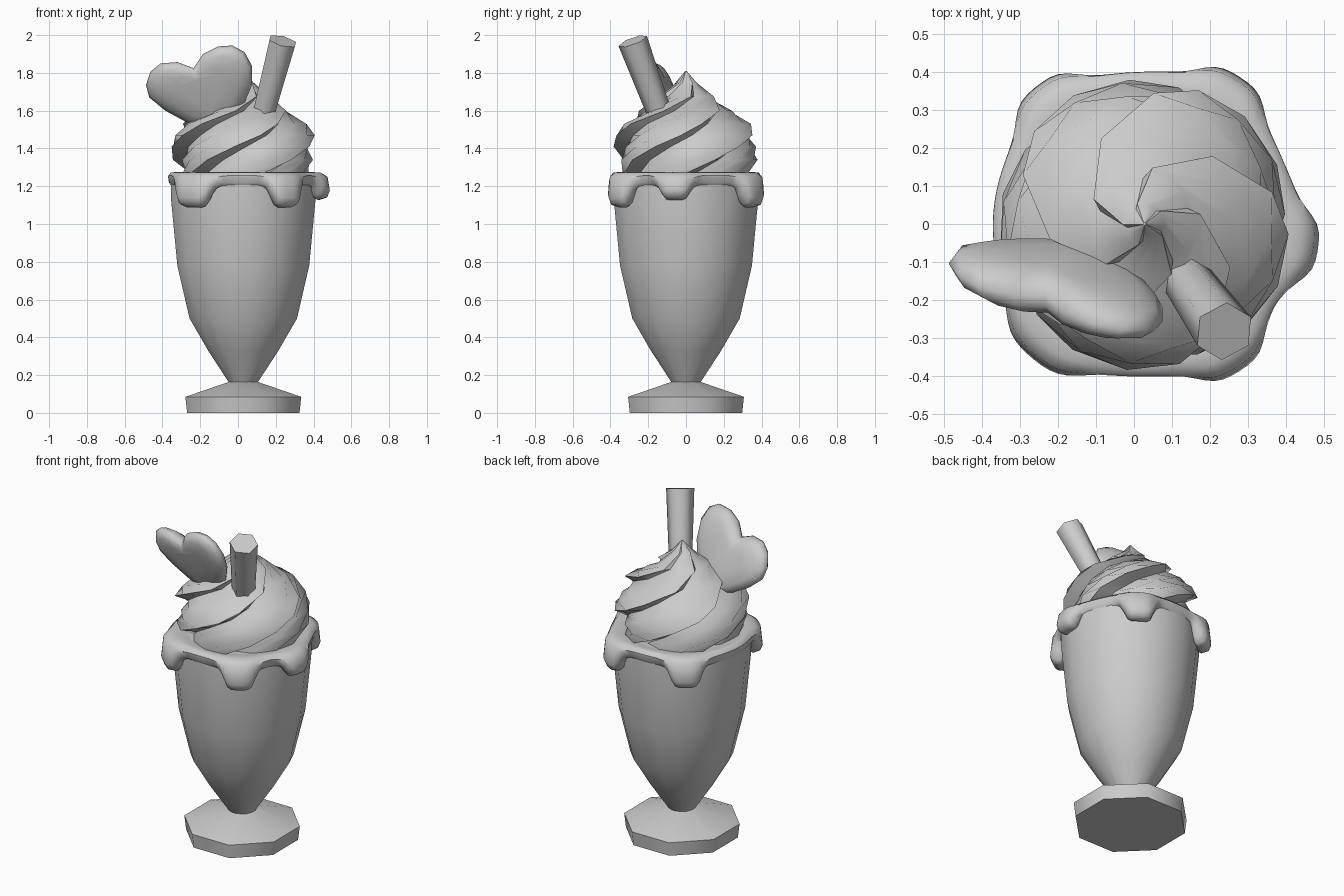
import bpy, bmesh, math
from mathutils import Vector

if "Cube" in bpy.data.objects:
    bpy.data.objects.remove(bpy.data.objects["Cube"])

GREY = (0.6, 0.6, 0.6, 1)
mat = bpy.data.materials.new("plain_grey")
mat.use_nodes = True
mat.diffuse_color = GREY
mat.node_tree.nodes["Principled BSDF"].inputs["Base Color"].default_value = GREY
CX = 0.028  # axis of the glass


def build(name, rings, angle, wrap=False):
    """Skin a list of point rings, with caps unless the section wraps round."""
    bm = bmesh.new()
    loops = [[bm.verts.new(p) for p in ring] for ring in rings]
    pairs = list(zip(loops, loops[1:]))
    if wrap:
        pairs.append((loops[-1], loops[0]))
    for a, b in pairs:
        n = len(a)
        for i in range(n):
            j = (i + 1) % n
            bm.faces.new((a[i], a[j], b[j], b[i]))
    if not wrap:
        bm.faces.new(loops[0][::-1])
        bm.faces.new(loops[-1])
    bmesh.ops.recalc_face_normals(bm, faces=bm.faces)
    mesh = bpy.data.meshes.new(name)
    bm.to_mesh(mesh)
    bm.free()
    mesh.materials.append(mat)
    obj = bpy.data.objects.new(name, mesh)
    bpy.context.collection.objects.link(obj)
    bpy.ops.object.select_all(action='DESELECT')
    obj.select_set(True)
    bpy.context.view_layer.objects.active = obj
    bpy.ops.object.shade_smooth_by_angle(angle=math.radians(angle))


def polar(r, deg, z):
    a = math.radians(deg)
    return Vector((CX + r * math.cos(a), r * math.sin(a), z))


def lathe(name, profile, sides, angle):
    step = 360 / sides
    build(name, [[polar(r, (i + 0.5) * step, z) for i in range(sides)]
                 for r, z in profile], angle)


# Octagonal foot and tall glass
lathe("foot", [(0.322, 0), (0.332, 0.085), (0.08, 0.165)], 8, 50)
lathe("glass", [(0.077, 0.16), (0.19, 0.33), (0.29, 0.5), (0.356, 0.78),
                (0.389, 1.12), (0.39, 1.24)], 16, 50)

# Sauce collar with five drips (angle, half width, length)
DRIPS = [(57, 12, 0.12), (128, 12, 0.12), (-130, 15, 0.12), (-57, 12, 0.12), (-8, 11, 0.08)]


def drip(deg, spread, power):
    """Strongest drip length and bulge at this angle."""
    best = (0, 0)
    for centre, width, length in DRIPS:
        d = abs((deg - centre + 180) % 360 - 180)
        k = 1 / (1 + (d / (width * spread)) ** power)
        best = max(best, (k * length, k))
    return best


sauce = []
for i in range(120):
    deg = i * 3
    low = 1.207 - drip(deg, 1, 7)[0]
    bulge = 0.062 * drip(deg, 1.2, 4)[1]
    section = [(0.30, 1.262), (0.36, 1.275), (0.385 + bulge * 0.4, 1.272), (0.398 + bulge * 0.8, 1.25),
               (0.398 + bulge, low + 0.05), (0.393 + bulge * 0.85, low + 0.014),
               (0.385 + bulge * 0.3, low), (0.37, low + 0.02), (0.365, 1.235), (0.30, 1.23)]
    sauce.append([polar(r, deg, z) for r, z in section])
build("sauce_collar", sauce, 60, wrap=True)
lathe("drink_surface", [(0.34, 1.235), (0.34, 1.264)], 24, 40)

# Twisted whipped cream: five saw-tooth lobes that wind inwards to the tip
LEVELS = [(0.335, 1.26, -75), (0.37, 1.34, -48), (0.375, 1.41, -25), (0.368, 1.47, -4),
          (0.335, 1.53, 14), (0.245, 1.6, 45), (0.145, 1.675, 82), (0.055, 1.75, 110),
          (0.004, 1.81, 125)]
LOBE = [(0, 1.03), (10, 0.83), (30, 0.92), (52, 1.0)]
cream = [[polar(r * f, 72 * k + turn + a, z) for k in range(5) for a, f in LOBE]
         for r, z, turn in LEVELS]
build("whipped_cream", cream, 42)

# Tapered hexagonal straw
low, top = Vector((0.1, -0.09, 1.45)), Vector((0.237, -0.282, 1.968))
axis = (top - low).normalized()
side = axis.cross(Vector((0, 1, 0))).normalized()
front = side.cross(axis)


def hexagon(centre, r):
    return [centre + r * (side * math.sin(i * math.pi / 3) + front * math.cos(i * math.pi / 3))
            for i in range(6)]


build("straw", [hexagon(low, 0.06), hexagon(top, 0.08)], 62)

# Pillowy heart wafer, turned and leaning forward
HEART = [(-.487, 1.735), (-.465, 1.805), (-.41, 1.85), (-.32, 1.857), (-.235, 1.825),
         (-.185, 1.9), (-.105, 1.94), (-.03, 1.945), (.035, 1.91), (.075, 1.835),
         (.075, 1.74), (.03, 1.63), (-.08, 1.46), (-.275, 1.54), (-.385, 1.6), (-.47, 1.67)]
HX, HZ = -0.2, 1.72


def heart_ring(scale, depth):
    ring = []
    for x, z in HEART:
        dx, dz = (x - HX) * scale, (z - HZ) * scale
        ring.append((HX + dx, -0.155 - 0.2 * dx - 0.4 * dz + depth, HZ + dz))
    return ring


build("heart_wafer", [heart_ring(s, d) for s, d in
                      [(0.45, -0.062), (0.75, -0.052), (0.93, -0.03), (1, 0),
                       (0.93, 0.03), (0.75, 0.052), (0.45, 0.062)]], 80)
